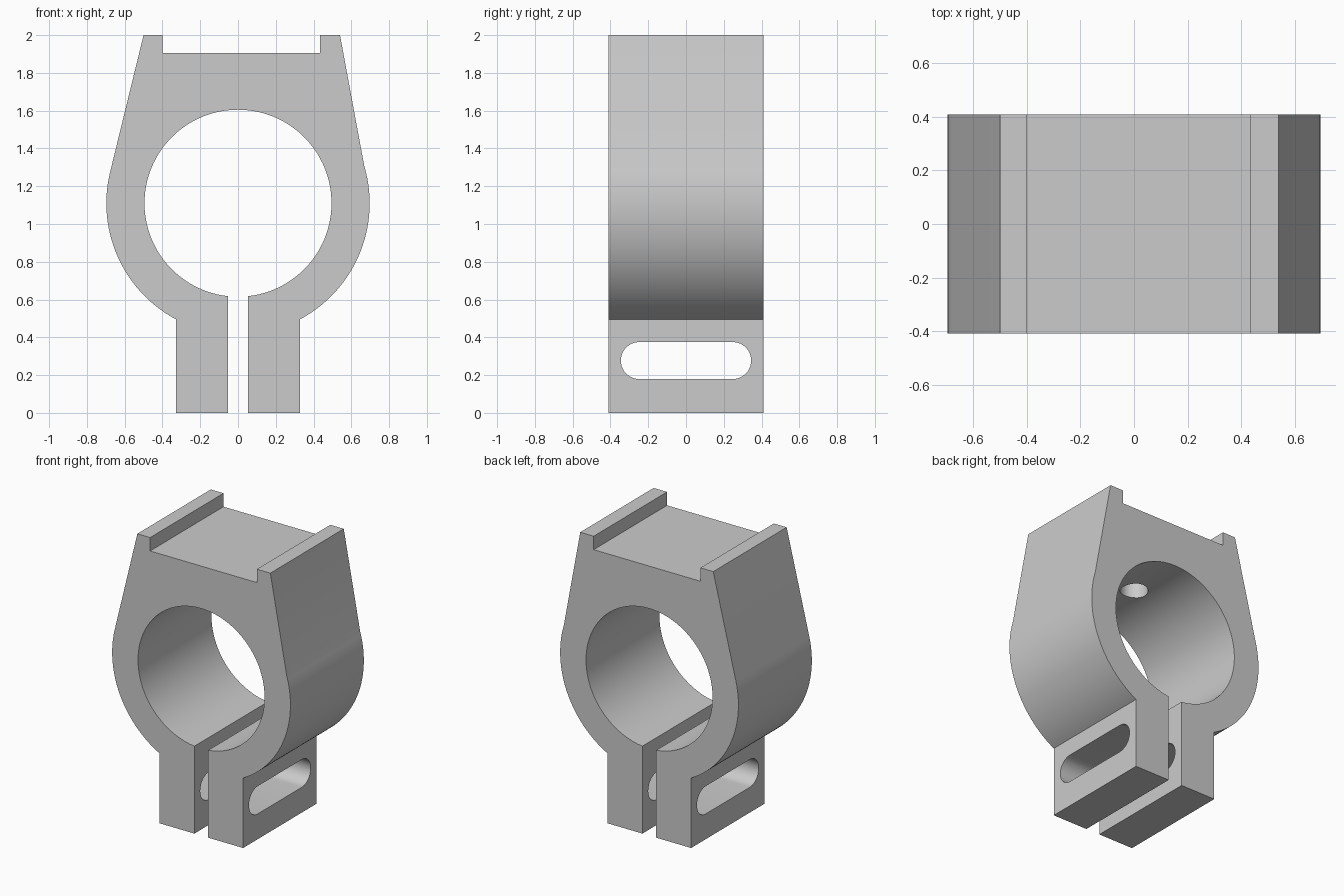
import bpy
import bmesh
import math

if "Cube" in bpy.data.objects:
    bpy.data.objects.remove(bpy.data.objects["Cube"], do_unlink=True)

CENTRE_Z = 1.11
OUTER, BORE = 0.697, 0.495
DEPTH = 0.41
LEG, SLIT = 0.327, 0.054

grey = bpy.data.materials.new("plain grey")
grey.use_nodes = True
grey.diffuse_color = (0.6, 0.6, 0.6, 1)
grey.node_tree.nodes["Principled BSDF"].inputs["Base Color"].default_value = (0.6, 0.6, 0.6, 1)


def arc(cx, cy, radius, start, end, steps):
    """Points along an arc, angles in radians."""
    angles = [start + (end - start) * i / steps for i in range(steps + 1)]
    return [(cx + radius * math.cos(a), cy + radius * math.sin(a)) for a in angles]


def prism(name, points, place, offset):
    """Extrude a 2D outline; place maps it to 3D, offset is the sweep."""
    bm = bmesh.new()
    face = bm.faces.new([bm.verts.new(place(u, v)) for u, v in points])
    swept = bmesh.ops.extrude_face_region(bm, geom=[face])
    verts = [g for g in swept["geom"] if isinstance(g, bmesh.types.BMVert)]
    bmesh.ops.translate(bm, verts=verts, vec=offset)
    bmesh.ops.recalc_face_normals(bm, faces=bm.faces)
    mesh = bpy.data.meshes.new(name)
    bm.to_mesh(mesh)
    bm.free()
    mesh.materials.append(grey)
    obj = bpy.data.objects.new(name, mesh)
    bpy.context.collection.objects.link(obj)
    return obj


# Clamp outline: right leg, outer curve, top rails, outer curve, left leg, bore
leg_angle = math.acos(LEG / OUTER)
slit_angle = math.acos(SLIT / BORE)
right_kink = math.radians(16.5)
left_kink = math.radians(166.5)
outline = [(SLIT, 0), (LEG, 0)]
outline += arc(0, CENTRE_Z, OUTER, -leg_angle, right_kink, 40)
outline += [(0.54, 2), (0.435, 2), (0.435, 1.905), (-0.4, 1.905), (-0.4, 2), (-0.5, 2)]
outline += arc(0, CENTRE_Z, OUTER, left_kink, math.pi + leg_angle, 40)
outline += [(-LEG, 0), (-SLIT, 0)]
outline += arc(0, CENTRE_Z, BORE, math.pi + slit_angle, -slit_angle, 96)
body = prism("clamp_body", outline, lambda x, z: (x, -DEPTH, z), (0, 2 * DEPTH, 0))

# Long bolt slot through both legs
half = math.pi / 2
slot = arc(0.247, 0.277, 0.098, -half, half, 20)
slot += arc(-0.247, 0.277, 0.098, half, 3 * half, 20)
slot_cutter = prism("slot_cutter", slot, lambda y, z: (-0.6, y, z), (1.2, 0, 0))

# Blind hole in the roof of the bore
circle = arc(0, 0, 0.09, 0, 2 * math.pi, 40)[:-1]
hole_cutter = prism("hole_cutter", circle, lambda x, y: (x, y, 1.4), (0, 0, 0.41))

bpy.ops.object.select_all(action="DESELECT")
body.select_set(True)
bpy.context.view_layer.objects.active = body
for cutter in (slot_cutter, hole_cutter):
    cut = body.modifiers.new(cutter.name, "BOOLEAN")
    cut.operation = "DIFFERENCE"
    cut.solver = "EXACT"
    cut.object = cutter
    bpy.ops.object.modifier_apply(modifier=cut.name)
    bpy.data.objects.remove(cutter, do_unlink=True)

bpy.ops.object.shade_smooth_by_angle(angle=math.radians(25))
